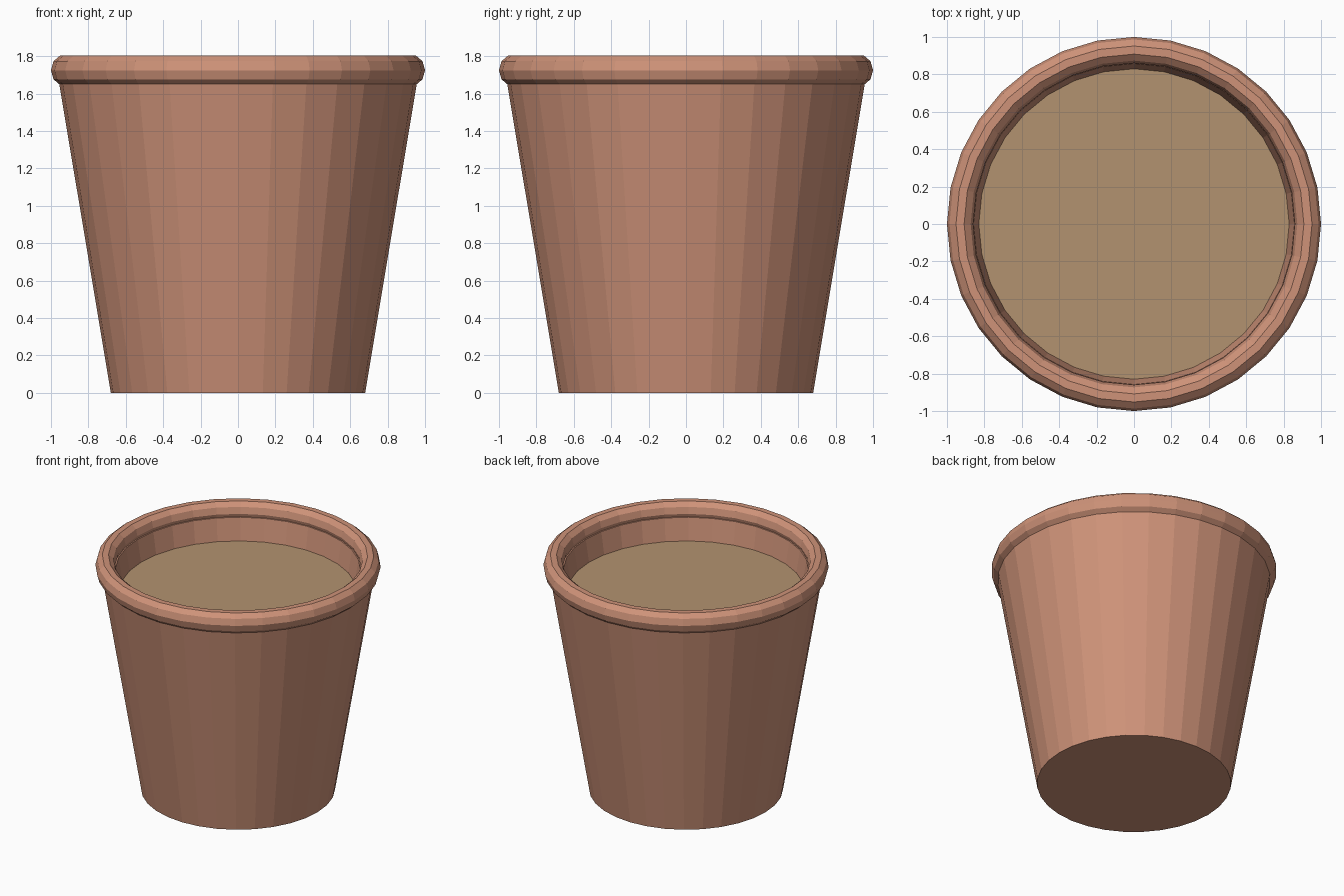
import bpy, bmesh
from math import cos, sin, tau

if "Cube" in bpy.data.objects:
    bpy.data.objects.remove(bpy.data.objects["Cube"])

SIDES = 32


def material(name, color):
    m = bpy.data.materials.new(name)
    m.diffuse_color = (*color, 1)
    m.use_nodes = True
    m.node_tree.nodes["Principled BSDF"].inputs["Base Color"].default_value = m.diffuse_color
    return m


def lathe(name, profile, mat, closed=False):
    """Revolve (radius, height) points around z; radius 0 becomes a pole."""
    bm = bmesh.new()
    rings = []
    for r, z in profile:
        if r == 0:
            rings.append([bm.verts.new((0, 0, z))] * SIDES)
        else:
            rings.append([bm.verts.new((r * cos(tau * i / SIDES), r * sin(tau * i / SIDES), z))
                          for i in range(SIDES)])
    pairs = list(zip(rings, rings[1:]))
    if closed:
        pairs.append((rings[-1], rings[0]))
    for a, b in pairs:
        for i in range(SIDES):
            j = (i + 1) % SIDES
            quad = list(dict.fromkeys((a[i], a[j], b[j], b[i])))
            bm.faces.new(quad)
    bmesh.ops.recalc_face_normals(bm, faces=bm.faces)
    mesh = bpy.data.meshes.new(name)
    bm.to_mesh(mesh)
    bm.free()
    mesh.materials.append(mat)
    obj = bpy.data.objects.new(name, mesh)
    bpy.context.collection.objects.link(obj)
    return obj


clay = material("terracotta", (0.62, 0.29, 0.19))
earth = material("soil", (0.45, 0.29, 0.16))

# Tapered pot shell with a floor and inner wall
lathe("pot_body", [(0, 0), (0.68, 0), (0.957, 1.66), (0.93, 1.70),
                   (0.858, 1.70), (0.593, 0.11), (0, 0.11)], clay)

# Rounded rim, ten-sided cross-section
rim = [(0.93 + 0.07 * cos(tau * k / 10), 1.725 + 0.082 * sin(tau * k / 10))
       for k in range(10)]
lathe("rim", rim, clay, closed=True)

# Soil filling just below the rim
bpy.ops.mesh.primitive_circle_add(vertices=SIDES, radius=0.832, fill_type='NGON',
                                  location=(0, 0, 1.53))
soil = bpy.context.object
soil.name = "soil"
soil.data.materials.append(earth)
